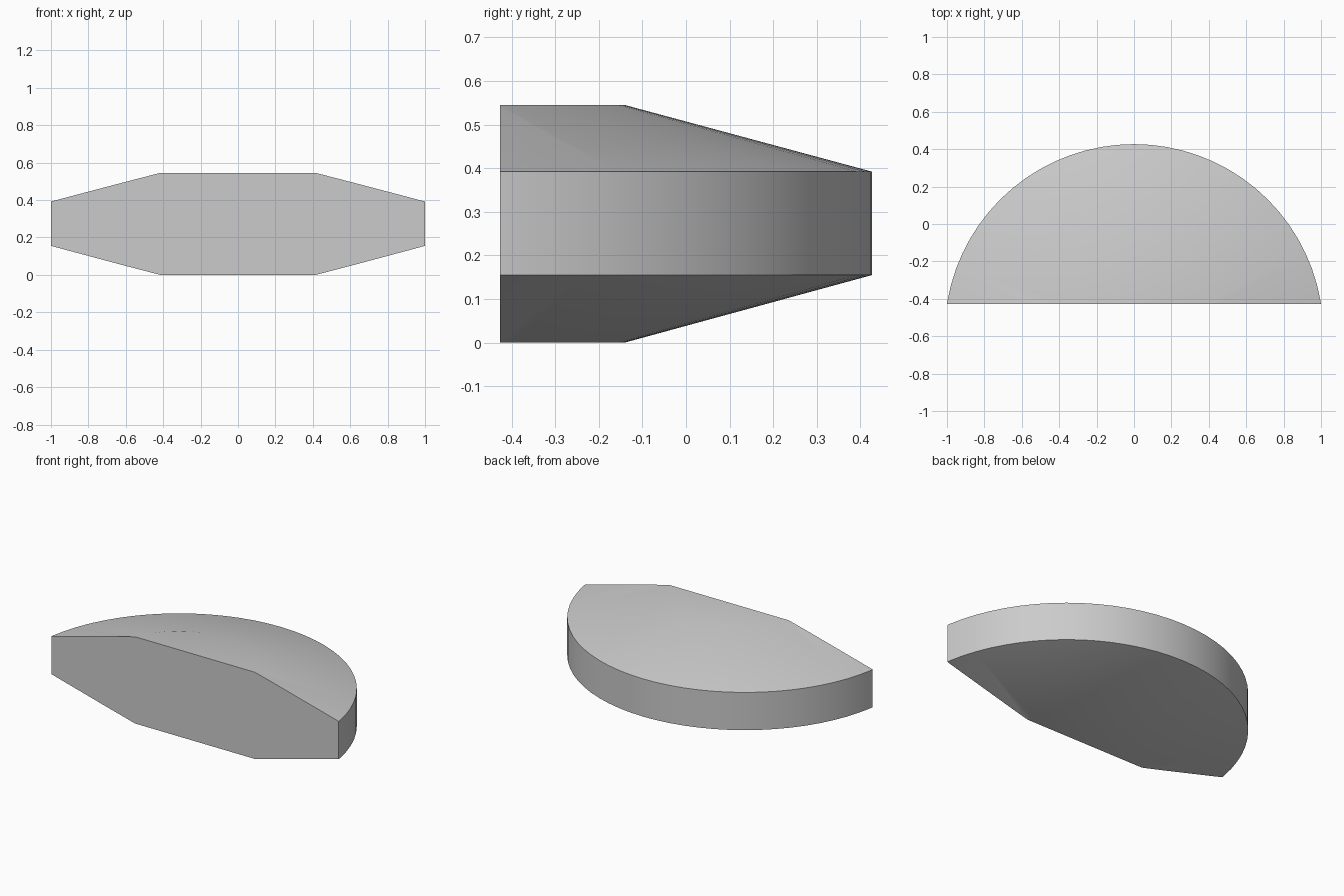
import bpy, bmesh, math

cube = bpy.data.objects.get("Cube")
if cube:
    bpy.data.objects.remove(cube, do_unlink=True)

# Plain grey material
grey = bpy.data.materials.new("plain_grey")
grey.use_nodes = True
colour = (0.6, 0.6, 0.6, 1)
grey.diffuse_color = colour
grey.node_tree.nodes["Principled BSDF"].inputs["Base Color"].default_value = colour

# Disc dimensions: the disc centre lies behind the flat front cut
RADIUS, CAP_RADIUS = 1.0125, 0.445
CENTRE_Y, FRONT_Y = -0.5855, -0.427
PROFILE = [(CAP_RADIUS, 0), (RADIUS, 0.155), (RADIUS, 0.392), (CAP_RADIUS, 0.545)]
SEGMENTS = 72

# Revolve the bevelled profile into a closed disc
bm = bmesh.new()
rings = []
for r, z in PROFILE:
    angles = [math.tau * i / SEGMENTS for i in range(SEGMENTS)]
    rings.append([bm.verts.new((r * math.cos(a), CENTRE_Y + r * math.sin(a), z)) for a in angles])
for low, high in zip(rings, rings[1:]):
    for i in range(SEGMENTS):
        j = (i + 1) % SEGMENTS
        bm.faces.new((low[i], low[j], high[j], high[i]))
bm.faces.new(rings[0][::-1])
bm.faces.new(rings[-1])

# Slice off the front and close the flat face
cut = bmesh.ops.bisect_plane(bm, geom=bm.verts[:] + bm.edges[:] + bm.faces[:],
                             plane_co=(0, FRONT_Y, 0), plane_no=(0, -1, 0), clear_outer=True)
rim = [e for e in cut["geom_cut"] if isinstance(e, bmesh.types.BMEdge)]
bmesh.ops.contextual_create(bm, geom=rim)
bmesh.ops.recalc_face_normals(bm, faces=bm.faces[:])

mesh = bpy.data.meshes.new("half_disc")
bm.to_mesh(mesh)
bm.free()
mesh.materials.append(grey)
half_disc = bpy.data.objects.new("half_disc", mesh)
bpy.context.collection.objects.link(half_disc)

# Smooth the round surfaces, keep the rim and front edges sharp
bpy.context.view_layer.objects.active = half_disc
half_disc.select_set(True)
bpy.ops.object.shade_smooth_by_angle(angle=math.radians(30))
